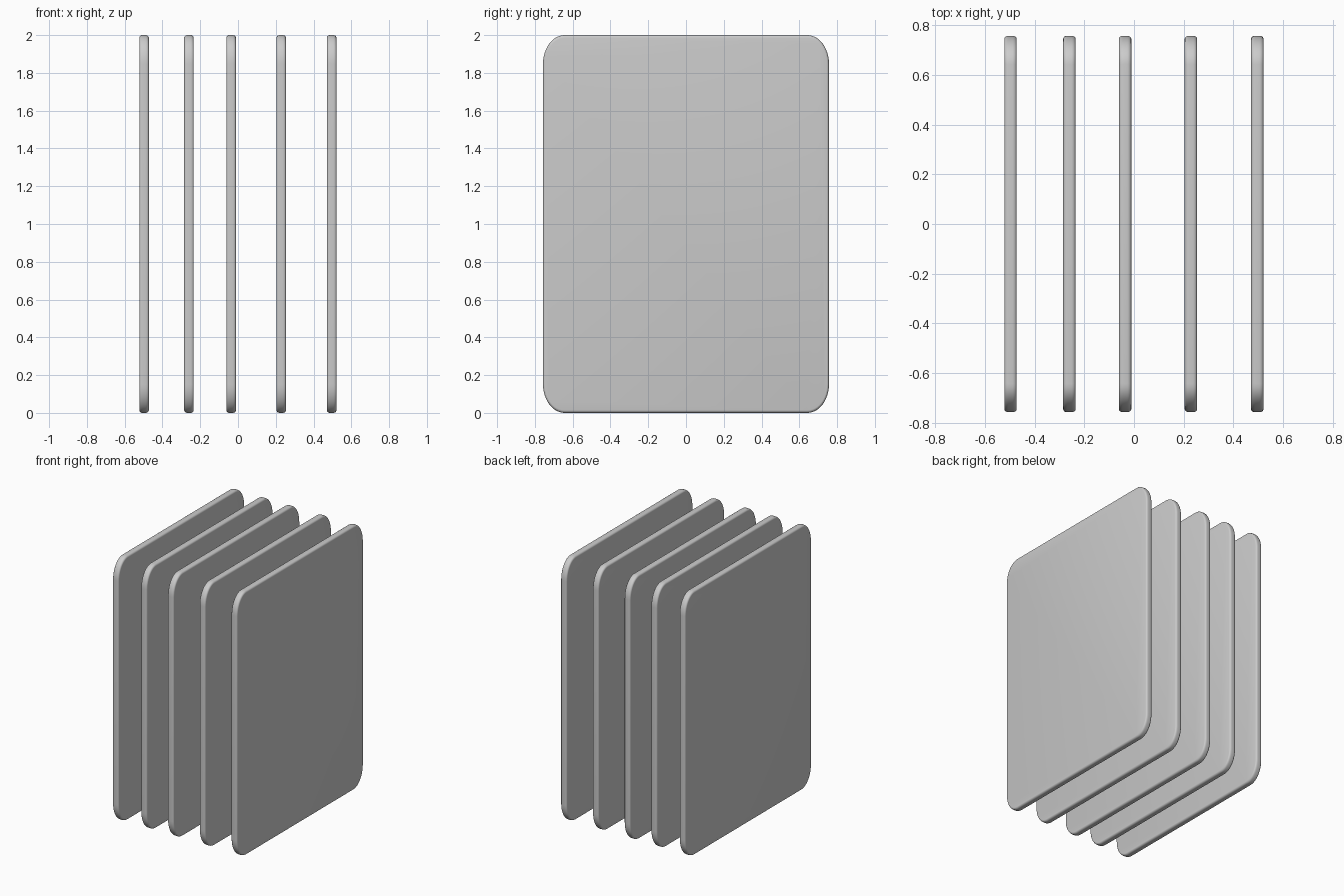
import bpy, bmesh
from math import sin, cos, pi

if "Cube" in bpy.data.objects:
    bpy.data.objects.remove(bpy.data.objects["Cube"])

HALF_Y, HALF_Z = 0.757, 1.0      # plate half width / height
CORNER_Y, CORNER_Z = 0.115, 0.152  # elliptical corner radii
HALF_T = 0.025                   # half thickness
RIM_X, RIM_Y = 0.016, 0.011      # rounded rim: across thickness, inset
STRETCH = CORNER_Z / CORNER_Y


def outline(inset):
    """Rounded rectangle in the yz plane, shrunk by the rim inset."""
    ry, rz = CORNER_Y - inset, CORNER_Z - inset * STRETCH
    cy, cz = HALF_Y - CORNER_Y, HALF_Z - CORNER_Z
    pts = []
    for q, (sy, sz) in enumerate([(1, 1), (-1, 1), (-1, -1), (1, -1)]):
        for i in range(13):
            a = (q + i / 12) * pi / 2
            pts.append((sy * cy + ry * cos(a), sz * cz + rz * sin(a)))
    return pts


def plate(name, x):
    bm = bmesh.new()
    # rim profile: quarter rounds on both edges
    arc = [(HALF_T - RIM_X * (1 - cos(a)), RIM_Y * (1 - sin(a)))
           for a in (i * pi / 8 for i in range(5))]
    profile = [(-t, d) for t, d in arc] + arc[::-1]
    rings = [[bm.verts.new((t, y, z)) for y, z in outline(d)] for t, d in profile]
    n = len(rings[0])
    for a, b in zip(rings, rings[1:]):
        for i in range(n):
            bm.faces.new((a[i], a[(i + 1) % n], b[(i + 1) % n], b[i]))
    # flat sides
    bm.faces.new(rings[0])
    bm.faces.new(rings[-1])
    bmesh.ops.recalc_face_normals(bm, faces=bm.faces)
    me = bpy.data.meshes.new(name)
    bm.to_mesh(me)
    bm.free()
    ob = bpy.data.objects.new(name, me)
    ob.location = (x, 0, HALF_Z)
    bpy.context.collection.objects.link(ob)
    bpy.ops.object.select_all(action='DESELECT')
    ob.select_set(True)
    bpy.context.view_layer.objects.active = ob
    bpy.ops.object.shade_smooth_by_angle(angle=pi / 6)


# five upright plates, unevenly spaced
for k, x in enumerate([-0.497, -0.26, -0.036, 0.229, 0.496]):
    plate(f"upright_plate_{k + 1}", x)
